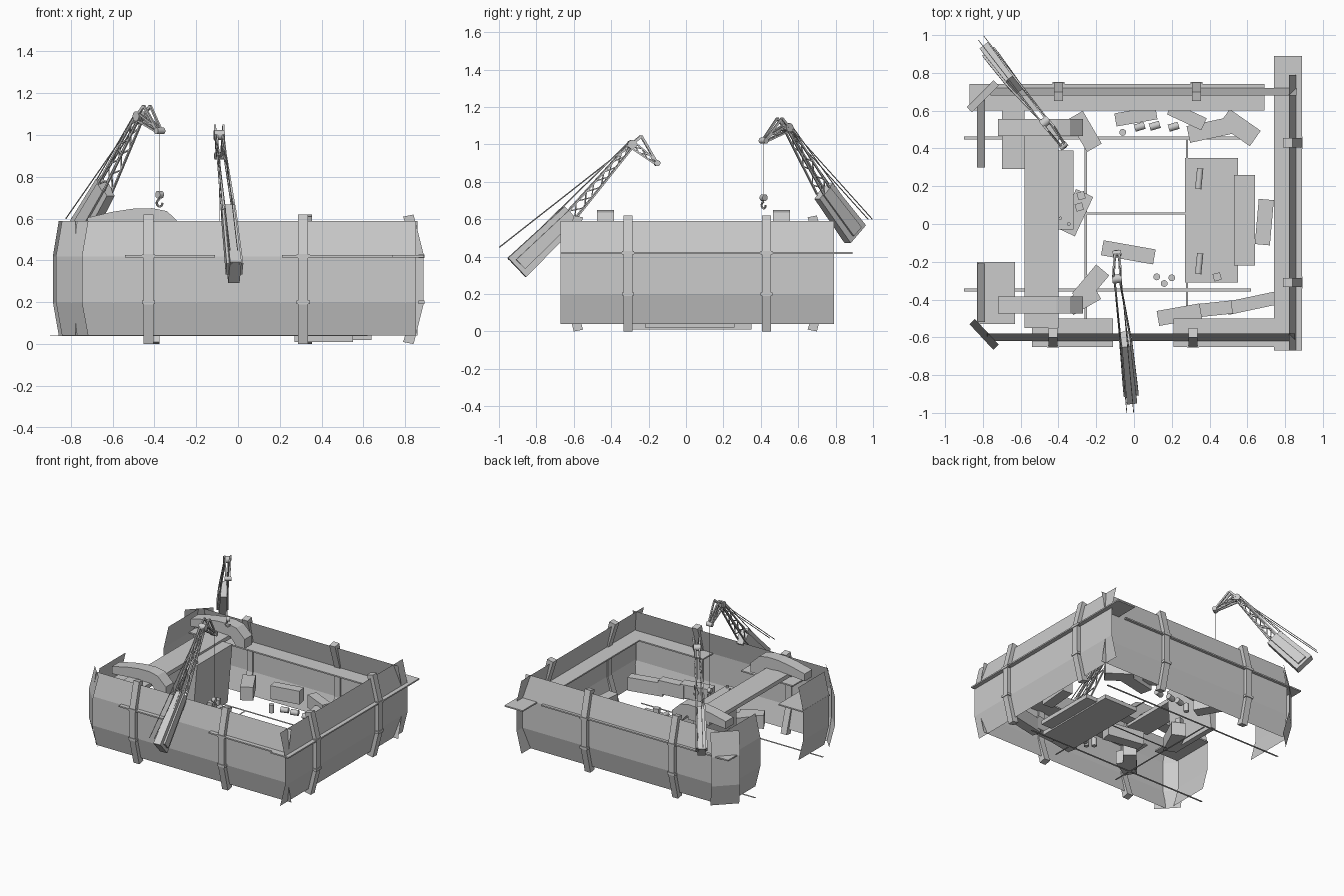
import bpy, bmesh, math
from mathutils import Vector, Matrix

cube = bpy.data.objects.get("Cube")
if cube:
    bpy.data.objects.remove(cube, do_unlink=True)


def finish(name, bm, matrix=None, smooth=False):
    bmesh.ops.recalc_face_normals(bm, faces=bm.faces)
    mesh = bpy.data.meshes.new(name)
    bm.to_mesh(mesh)
    bm.free()
    for poly in mesh.polygons:
        poly.use_smooth = smooth and len(poly.vertices) == 4
    obj = bpy.data.objects.new(name, mesh)
    bpy.context.collection.objects.link(obj)
    if matrix:
        obj.matrix_world = matrix


def frame(d):
    side = d.cross(Vector((0, 0, 1)))
    side = side.normalized() if side.length > 1e-4 else Vector((1, 0, 0))
    return side, side.cross(d).normalized()


def beam(bm, p, q, w, h, taper=1.0):
    """Rectangular bar from p to q, w wide and h deep."""
    p, q = Vector(p), Vector(q)
    side, up = frame((q - p).normalized())
    rings = []
    for c, k in ((p, 0.5), (q, 0.5 * taper)):
        rings.append([bm.verts.new(c + side * w * k * a + up * h * k * b)
                      for a, b in ((-1, -1), (1, -1), (1, 1), (-1, 1))])
    for ring in rings:
        bm.faces.new(ring)
    for i in range(4):
        j = (i + 1) % 4
        bm.faces.new((rings[0][i], rings[0][j], rings[1][j], rings[1][i]))


def extrude_profile(bm, points, vec):
    face = bm.faces.new([bm.verts.new(p) for p in points])
    new = bmesh.ops.extrude_face_region(bm, geom=[face], use_keep_orig=True)["geom"]
    verts = [v for v in new if isinstance(v, bmesh.types.BMVert)]
    bmesh.ops.translate(bm, verts=verts, vec=vec)


def block(name, centre, size, angle=0):
    bm = bmesh.new()
    bmesh.ops.create_cube(bm, size=1, matrix=Matrix.Diagonal((*size, 1)))
    turn = Matrix.Rotation(math.radians(angle), 4, "Z")
    finish(name, bm, Matrix.Translation(centre) @ turn)


def slab(name, x0, x1, y0, y1, z, t=0.01):
    block(name, ((x0 + x1) / 2, (y0 + y1) / 2, z), (x1 - x0, y1 - y0, t))


def cylinder(bm, centre, axis, r, length):
    turn = Vector(axis).to_track_quat("Z", "Y").to_matrix().to_4x4()
    bmesh.ops.create_cone(bm, cap_ends=True, segments=14, radius1=r, radius2=r,
                          depth=length, matrix=Matrix.Translation(centre) @ turn)


# Faceted outer walls with clamping ribs
WALL = [(-0.04, 0.59), (0, 0.42), (0, 0.2), (-0.04, 0.04)]
RIB = [(-0.02, 0.62), (0.028, 0.43), (0.028, 0.19), (-0.02, 0),
       (-0.07, 0.01), (-0.01, 0.2), (-0.01, 0.42), (-0.07, 0.61)]


def wall(name, x, y, angle, length, ribs=()):
    place = Matrix.Translation((x, y, 0)) @ Matrix.Rotation(math.radians(angle), 4, "Z")
    bm = bmesh.new()
    rows = [[bm.verts.new((s * length / 2, -o, z)) for s in (-1, 1)] for o, z in WALL]
    for a, b in zip(rows, rows[1:]):
        bm.faces.new((a[0], a[1], b[1], b[0]))
    finish(name + "_wall", bm, place)
    for i, s in enumerate(ribs):
        bm = bmesh.new()
        extrude_profile(bm, [(s - 0.024, -o, z) for o, z in RIB], (0.048, 0, 0))
        for z in (0.2, 0.42):
            beam(bm, (s - 0.032, -0.018, z), (s + 0.032, -0.018, z), 0.03, 0.018)
        finish(f"{name}_rib_{i + 1}", bm, place)


wall("front", 0.037, -0.62, 0, 1.63, (-0.465, 0.275))
wall("left", 0.86, 0.06, 90, 1.46, (-0.37, 0.37))
wall("back", 0.05, 0.72, 180, 1.62, (0.45, -0.28))
wall("right_front", -0.83, -0.365, -90, 0.31)
wall("right_back", -0.83, 0.48, -90, 0.36)
wall("front_corner", -0.808, -0.598, -47, 0.185)
wall("back_corner", -0.815, 0.69, -135, 0.2)

# Walkways at mid height
for name, *box in (("left_walkway", 0.74, 0.89, -0.67, 0.89),
                   ("back_walkway", -0.87, 0.69, 0.6, 0.74),
                   ("front_walkway_a", -0.54, -0.11, -0.65, -0.5),
                   ("front_walkway_b", 0.21, 0.74, -0.65, -0.5),
                   ("gate_walkway_front", -0.83, -0.63, -0.53, -0.2),
                   ("gate_walkway_back", -0.7, -0.58, 0.29, 0.6)):
    slab(name, *box, 0.42)

# Gate bridge, its curved end arms and hanging door
slab("gate_bridge", -0.58, -0.4, -0.55, 0.55, 0.55, 0.03)
ARCH = [(-0.72, 0.605), (-0.6, 0.633), (-0.5, 0.648), (-0.41, 0.65), (-0.34, 0.636), (-0.27, 0.57),
        (-0.27, 0.5), (-0.34, 0.5), (-0.39, 0.56), (-0.5, 0.57), (-0.72, 0.55)]
for name, y in (("gate_arm_front", -0.475), ("gate_arm_back", 0.465)):
    bm = bmesh.new()
    extrude_profile(bm, [(x, y, z) for x, z in ARCH], (0, 0.09, 0))
    finish(name, bm)
DOOR = [(-0.4, 0.55), (-0.32, 0.55), (-0.36, 0.1), (-0.4, 0.1)]
bm = bmesh.new()
extrude_profile(bm, [(x, -0.03, z) for x, z in DOOR], (0, 0.42, 0))
for x, y in ((-0.39, 0.03), (-0.345, 0)):
    cylinder(bm, (x, y, 0.555), (0, 0, 1), 0.009, 0.02)
finish("gate_door", bm)

# Flat ground rails and floor plates
bm = bmesh.new()
for y in (-0.35, 0.455):
    beam(bm, (-0.9, y, 0.04), (0.62, y, 0.04), 0.015, 0.001)
for x in (-0.255, 0.28):
    beam(bm, (x, -0.5, 0.04), (x, 0.46, 0.04), 0.012, 0.001)
beam(bm, (-0.25, 0.055, 0.04), (0.28, 0.055, 0.04), 0.012, 0.001)
finish("ground_rails", bm)
slab("floor_plate_large", 0.27, 0.55, -0.31, 0.35, 0.025, 0.03)
slab("floor_plate_small", 0.53, 0.64, -0.22, 0.26, 0.035, 0.03)

# Scattered containers: x, y, z, length, width, turn
CRATES = [(-0.26, 0.49, 0.2, 0.2, 0.09, -60), (-0.31, 0.06, 0.15, 0.23, 0.1, 65),
          (-0.03, -0.15, 0.15, 0.28, 0.08, -10), (-0.23, -0.32, 0.14, 0.2, 0.09, 50),
          (-0.27, -0.4, 0.14, 0.17, 0.09, 30), (0.01, 0.57, 0.2, 0.22, 0.07, 10),
          (0.28, 0.57, 0.18, 0.2, 0.07, -25), (0.41, 0.5, 0.15, 0.25, 0.09, 12),
          (0.56, 0.51, 0.15, 0.2, 0.1, -35), (0.69, 0.01, 0.15, 0.24, 0.08, 85),
          (0.24, -0.48, 0.18, 0.23, 0.08, 10), (0.42, -0.45, 0.17, 0.2, 0.07, 6),
          (0.62, -0.42, 0.15, 0.26, 0.07, 12)]
for i, (x, y, z, l, w, a) in enumerate(CRATES):
    block(f"crate_{i + 1}", (x, y, z), (l, w, 0.1), a)
for x, y in ((0.44, -0.28), (-0.29, 0.09), (-0.28, 0.15)):
    block("small_crate", (x, y, 0.06 if x > 0 else 0.22), (0.04, 0.04, 0.04), 15)

# Barrels, upright and lying
bm = bmesh.new()
for x, y in ((0.12, -0.28), (0.16, -0.315), (0.2, -0.285), (-0.06, 0.485)):
    cylinder(bm, (x, y, 0.1), (0, 0, 1), 0.018, 0.06)
for x, y in ((0.03, 0.515), (0.11, 0.52), (0.21, 0.515)):
    cylinder(bm, (x, y, 0.1), (1, 0.3, 0), 0.02, 0.055)
for y in (0.24, -0.21):
    cylinder(bm, (0.345, y, 0.07), (0.1, 1, 0), 0.017, 0.11)
finish("barrels", bm, smooth=True)


def lattice(bm, p, q, w0, w1, bays):
    """Four tapering chords with zigzag bracing."""
    side, up = frame((q - p).normalized())
    stations = []
    for i in range(bays + 1):
        t = i / bays
        w = (w0 + (w1 - w0) * t) / 2
        stations.append([p.lerp(q, t) + side * w * a + up * w * b
                         for a, b in ((-1, -1), (1, -1), (1, 1), (-1, 1))])
    for i, (a, b) in enumerate(zip(stations, stations[1:])):
        for k in range(4):
            n = (k + 1) % 4
            beam(bm, a[k], b[k], 0.009, 0.009)
            if k % 2:
                beam(bm, a[k if i % 2 else n], b[n if i % 2 else k], 0.006, 0.006)


# Cranes: counterweight box, lattice boom, drooping jib and stay cables
def crane(name, foot, end, joint, apex, tip, anchor, hook_z):
    foot, end, joint, apex, tip, anchor = map(Vector, (foot, end, joint, apex, tip, anchor))
    side, up = frame((joint - foot).normalized())
    bm = bmesh.new()
    beam(bm, foot, end, 0.055, 0.14, 0.85)
    beam(bm, foot.lerp(end, 0.06), end, 0.08, 0.07, 0.85)
    finish(name + "_counterweight", bm)

    bm = bmesh.new()
    lattice(bm, end, joint, 0.055, 0.026, 7)
    finish(name + "_boom", bm)

    bm = bmesh.new()
    lattice(bm, joint, tip, 0.035, 0.018, 3)
    for s in (-0.02, 0.02):
        beam(bm, joint + side * s, apex + side * s, 0.01, 0.014)
        beam(bm, apex + side * s, tip + side * s * 0.6, 0.009, 0.012)
    finish(name + "_jib", bm)

    bm = bmesh.new()
    cylinder(bm, joint, side, 0.024, 0.05)
    cylinder(bm, tip, side, 0.016, 0.045)
    finish(name + "_pulleys", bm, smooth=True)

    bm = bmesh.new()
    for s in (-0.018, 0.018):
        beam(bm, anchor + side * s, apex + side * s, 0.004, 0.004)
        beam(bm, foot + up * 0.06 + side * s, joint + up * 0.02 + side * s, 0.004, 0.004)
    hook = Vector((tip.x, tip.y, hook_z))
    beam(bm, tip, hook, 0.002, 0.002)
    finish(name + "_cables", bm)

    # Hook block with a bent hook under it
    bm = bmesh.new()
    cylinder(bm, hook, side, 0.018, 0.025)
    for k in range(6):
        a, b = (hook + side * 0.018 * math.sin(t) + Vector((0, 0, 0.018 * math.cos(t) - 0.04))
                for t in (k * math.pi / 4, (k + 1) * math.pi / 4))
        beam(bm, a, b, 0.008, 0.008)
    finish(name + "_hook", bm)


crane("front_crane", (-0.015, -0.905, 0.342), (-0.045, -0.61, 0.625), (-0.09, -0.29, 1.0),
      (-0.09, -0.24, 1.045), (-0.09, -0.155, 0.9), (-0.02, -0.998, 0.45), 0.4)
crane("back_crane", (-0.765, 0.905, 0.52), (-0.635, 0.735, 0.75), (-0.47, 0.54, 1.09),
      (-0.435, 0.5, 1.14), (-0.375, 0.415, 1.02), (-0.81, 0.985, 0.6), 0.715)
